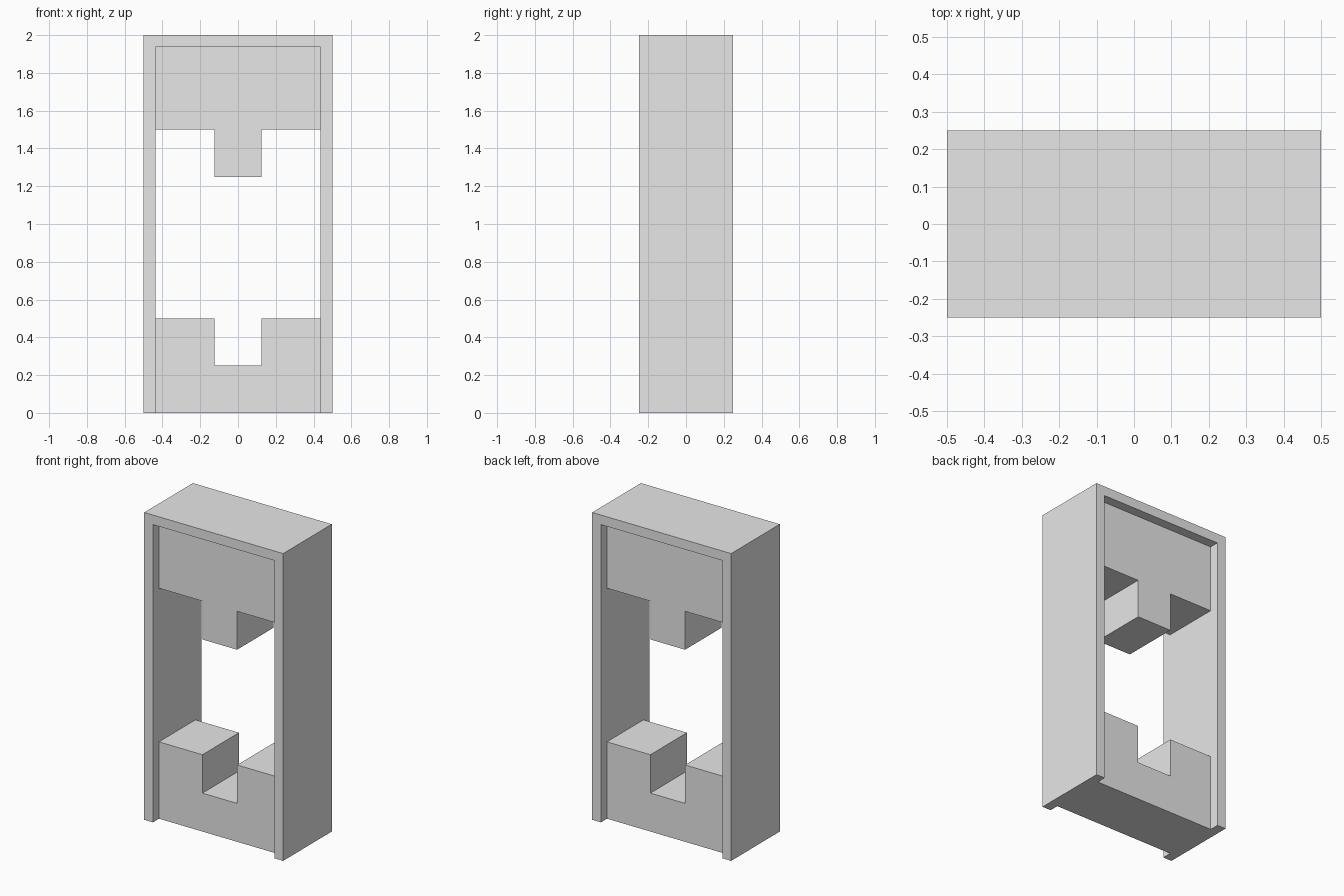
import bpy
import bmesh

cube = bpy.data.objects.get("Cube")
if cube:
    bpy.data.objects.remove(cube, do_unlink=True)

grey = bpy.data.materials.new("plain_grey")
grey.use_nodes = True
grey.diffuse_color = (0.8, 0.8, 0.8, 1)
grey.node_tree.nodes["Principled BSDF"].inputs["Base Color"].default_value = (0.8, 0.8, 0.8, 1)

WALL = 0.0625            # frame thickness and block recess
INNER = 0.5 - WALL       # inner half width of the frame


def extruded(name, outline, half_depth):
    """Solid made from an x-z outline, extruded along y about the centre."""
    bm = bmesh.new()
    face = bm.faces.new([bm.verts.new((x, -half_depth, z)) for x, z in outline])
    moved = bmesh.ops.extrude_face_region(bm, geom=[face])["geom"]
    bmesh.ops.translate(bm, vec=(0, 2 * half_depth, 0),
                        verts=[v for v in moved if isinstance(v, bmesh.types.BMVert)])
    bmesh.ops.recalc_face_normals(bm, faces=bm.faces)
    mesh = bpy.data.meshes.new(name)
    bm.to_mesh(mesh)
    bm.free()
    mesh.materials.append(grey)
    obj = bpy.data.objects.new(name, mesh)
    bpy.context.collection.objects.link(obj)
    return obj


def mirrored(half):
    """Complete a left-hand outline with its mirror image in x."""
    return half + [(-x, z) for x, z in reversed(half)]


# Surrounding frame, open at the bottom
extruded("outer_frame", mirrored([(-INNER, 0), (-0.5, 0), (-0.5, 2)])
         + [(INNER, 2 - WALL), (-INNER, 2 - WALL)], 0.25)

# Upper block with a hanging tongue
extruded("upper_block", mirrored([(-0.125, 1.25), (-0.125, 1.5),
                                  (-INNER, 1.5), (-INNER, 2 - WALL)]), 0.25 - WALL)

# Lower block with a matching notch
extruded("lower_block", mirrored([(-INNER, 0), (-INNER, 0.5),
                                  (-0.125, 0.5), (-0.125, 0.25)]), 0.25 - WALL)
